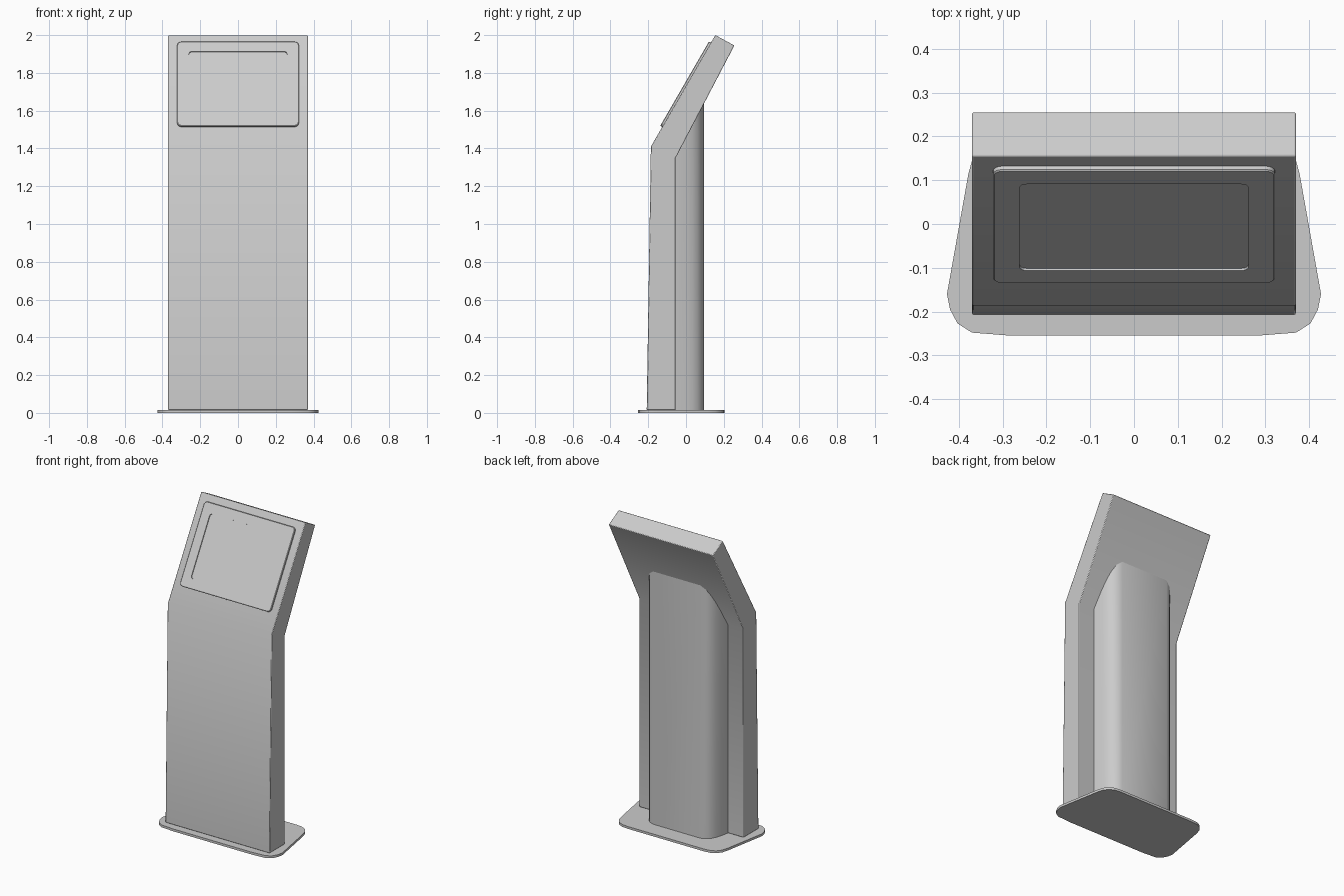
import bpy, bmesh, math
from mathutils import Vector

if "Cube" in bpy.data.objects:
    bpy.data.objects.remove(bpy.data.objects["Cube"])

HALF_W = 0.37
PLATE = 0.015


def finish(bm, name, bevel=0.0):
    bmesh.ops.recalc_face_normals(bm, faces=bm.faces)
    me = bpy.data.meshes.new(name)
    bm.to_mesh(me)
    bm.free()
    ob = bpy.data.objects.new(name, me)
    bpy.context.collection.objects.link(ob)
    if bevel:
        m = ob.modifiers.new("soft_edges", 'BEVEL')
        m.width, m.segments, m.limit_method = bevel, 2, 'ANGLE'
    bpy.ops.object.select_all(action='DESELECT')
    ob.select_set(True)
    bpy.context.view_layer.objects.active = ob
    bpy.ops.object.shade_smooth_by_angle(angle=math.radians(35))
    return ob


def loft(loops, name, bevel=0.0):
    """Skin a stack of equal-length loops and cap both ends."""
    bm = bmesh.new()
    rings = [[bm.verts.new(p) for p in loop] for loop in loops]
    for a, b in zip(rings, rings[1:]):
        for i in range(len(a)):
            j = (i + 1) % len(a)
            bm.faces.new((a[i], a[j], b[j], b[i]))
    bm.faces.new(rings[0])
    bm.faces.new(rings[-1])
    return finish(bm, name, bevel)


def mirrored(half):
    return half + [(-x, y) for x, y in reversed(half)]


# Foot plate: tapered plan with rounded corners
foot = mirrored([(0.28, -0.255), (0.37, -0.248), (0.403, -0.227), (0.42, -0.195),
                 (0.427, -0.16), (0.378, 0.115), (0.367, 0.155), (0.345, 0.184),
                 (0.315, 0.2), (0.27, 0.205)])
loft([[(x, y, z) for x, y in foot] for z in (0, PLATE)], "foot_plate")

# Bent front housing: side profile extruded across the width
fold, tip = Vector((-0.186, 1.41)), Vector((0.155, 2.0))
under_a, under_b = Vector((-0.055, 1.35)), Vector((0.256, 1.945))
side = [(-0.208, PLATE), fold, tip, under_b, under_a, (-0.055, PLATE)]
loft([[(x, y, z) for y, z in side] for x in (-HALF_W, HALF_W)], "housing", 0.004)

# Rear column: rounded plan, top cut along the underside of the head
column = mirrored([(0.26, -0.057), (0.248, 0.0), (0.236, 0.035), (0.222, 0.06),
                   (0.2, 0.082), (0.168, 0.095)])
slope = (under_b.y - under_a.y) / (under_b.x - under_a.x)
loft([[(x, y, PLATE) for x, y in column],
      [(x, y, under_a.y + slope * (y - under_a.x) + 0.002) for x, y in column]],
     "rear_column")

# Screen frame with recessed display, laid on the sloping face
up = (tip - fold).normalized()
out = Vector((-up.y, up.x))


def rounded_rect(hw, v0, v1, r, height, seg=4):
    pts = []
    corners = [(hw - r, v1 - r), (-hw + r, v1 - r), (-hw + r, v0 + r), (hw - r, v0 + r)]
    for k, (cx, cv) in enumerate(corners):
        for s in range(seg + 1):
            a = math.pi / 2 * (k + s / seg)
            p = fold + up * (cv + r * math.sin(a)) + out * height
            pts.append((cx + r * math.cos(a), p.x, p.y))
    return pts


loft([rounded_rect(0.322, 0.120, 0.636, 0.022, -0.003),
      rounded_rect(0.322, 0.120, 0.636, 0.022, 0.009),
      rounded_rect(0.319, 0.123, 0.633, 0.019, 0.012),
      rounded_rect(0.261, 0.180, 0.574, 0.016, 0.012),
      rounded_rect(0.261, 0.180, 0.574, 0.016, 0.006)], "screen_frame")
